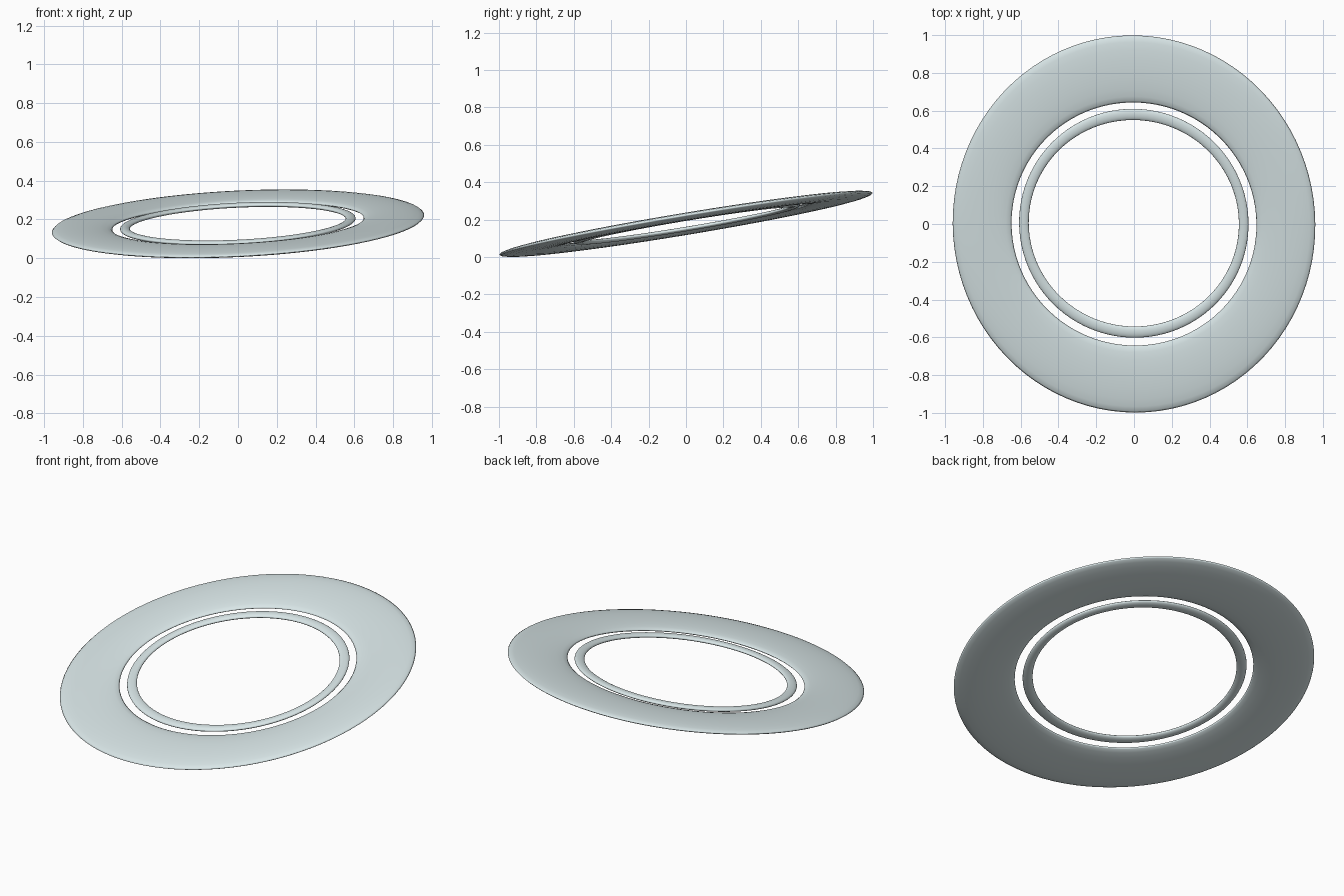
import bpy, bmesh
from math import sin, cos, pi, radians
from mathutils import Euler, Matrix

if "Cube" in bpy.data.objects:
    bpy.data.objects.remove(bpy.data.objects["Cube"])

TILT = Euler((radians(9.4), radians(-2.75), 0)).to_matrix().to_4x4()
LIFT = Matrix.Translation((0, 0, 0.1775))


def ring(name, inner, outer, half_thick, segs=96, sides=20, offset=(0, 0)):
    """Flattened ring; inner and outer are (x, y) radii of the two edges."""
    bm = bmesh.new()
    loops = []
    for i in range(segs):
        a = 2 * pi * i / segs
        loop = []
        for j in range(sides):
            b = 2 * pi * j / sides
            f = 0.5 + 0.5 * cos(b)
            rx = inner[0] + (outer[0] - inner[0]) * f
            ry = inner[1] + (outer[1] - inner[1]) * f
            loop.append(bm.verts.new((rx * cos(a) + offset[0],
                                      ry * sin(a) + offset[1],
                                      half_thick * sin(b))))
        loops.append(loop)
    for i in range(segs):
        p, q = loops[i], loops[(i + 1) % segs]
        for j in range(sides):
            k = (j + 1) % sides
            bm.faces.new((p[j], q[j], q[k], p[k])).smooth = True
    bm.transform(LIFT @ TILT)
    mesh = bpy.data.meshes.new(name)
    bm.to_mesh(mesh)
    bm.free()
    obj = bpy.data.objects.new(name, mesh)
    bpy.context.collection.objects.link(obj)
    mat = bpy.data.materials.get("pale_ice") or bpy.data.materials.new("pale_ice")
    mat.diffuse_color = (0.70, 0.80, 0.81, 1)
    mat.use_nodes = True
    mat.node_tree.nodes["Principled BSDF"].inputs["Base Color"].default_value = mat.diffuse_color
    mesh.materials.append(mat)
    return obj


# Wide outer ring, slightly longer front to back
ring("outer_ring", (0.649, 0.652), (0.961, 1.012), 0.020)
# Narrow inner ring
ring("inner_ring", (0.557, 0.554), (0.608, 0.614), 0.012, offset=(-0.001, 0.004))
